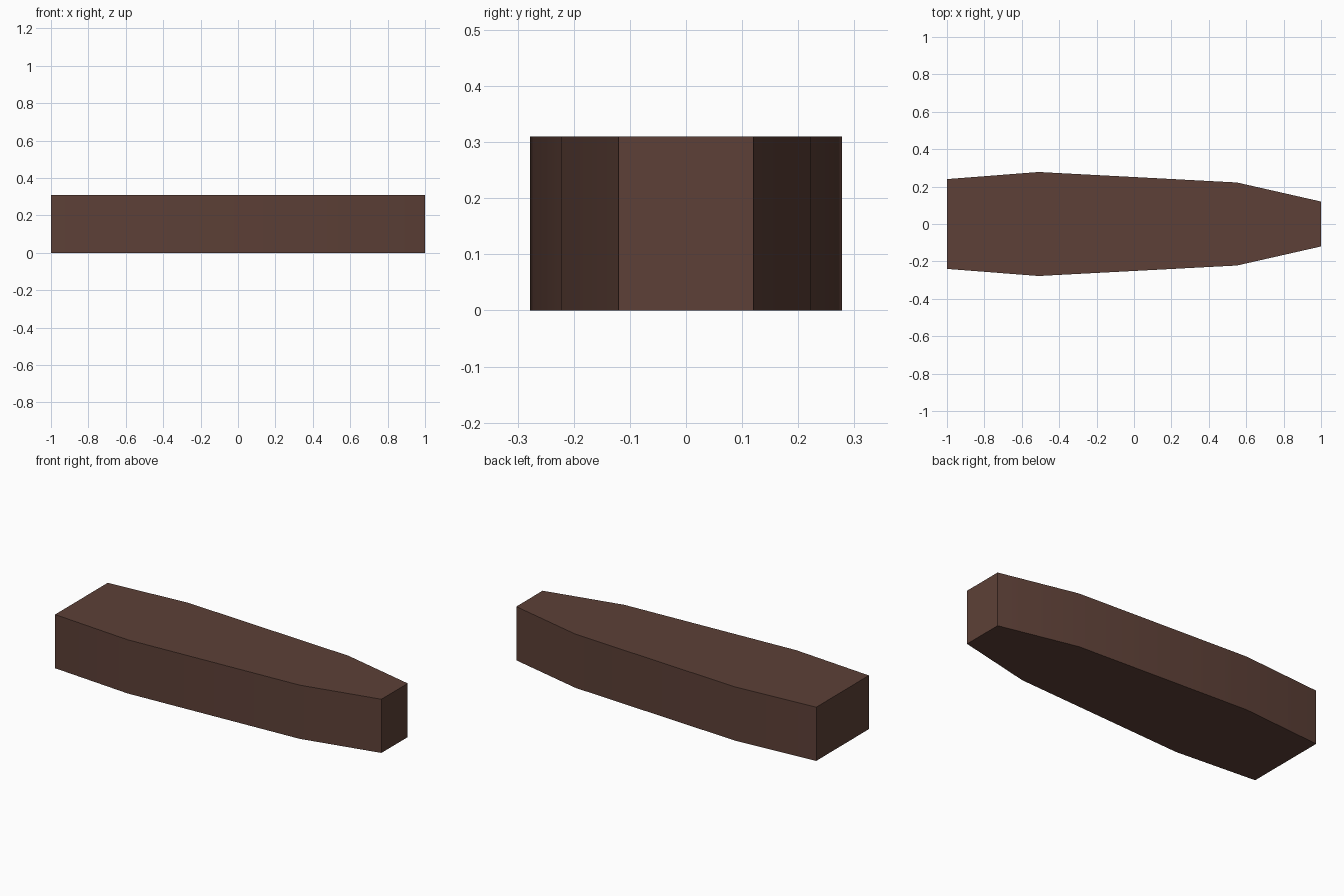
import bpy
import bmesh
import math

cube = bpy.data.objects.get("Cube")
if cube:
    bpy.data.objects.remove(cube, do_unlink=True)

# Dark brown wood
wood = bpy.data.materials.new("dark brown wood")
wood.use_nodes = True
color = (0.109, 0.051, 0.038, 1)
wood.diffuse_color = color
wood.node_tree.nodes["Principled BSDF"].inputs["Base Color"].default_value = color

# Half outline from the wide end to the narrow end, mirrored across y
HEIGHT = 0.31
half = [(-1, 0.24), (-0.51, 0.278), (0.55, 0.222), (1, 0.12)]
outline = [(x, -y) for x, y in half] + half[::-1]

# Box body: outline face extruded upward
bm = bmesh.new()
base = bm.faces.new([bm.verts.new((x, y, 0)) for x, y in outline])
result = bmesh.ops.extrude_face_region(bm, geom=[base], use_keep_orig=True)
top = [v for v in result["geom"] if isinstance(v, bmesh.types.BMVert)]
bmesh.ops.translate(bm, verts=top, vec=(0, 0, HEIGHT))
bmesh.ops.recalc_face_normals(bm, faces=bm.faces)

mesh = bpy.data.meshes.new("tapered_box")
bm.to_mesh(mesh)
bm.free()
mesh.materials.append(wood)
box = bpy.data.objects.new("tapered_box", mesh)
bpy.context.collection.objects.link(box)

# Soft bends along the sides, crisp corners
bpy.ops.object.select_all(action="DESELECT")
box.select_set(True)
bpy.context.view_layer.objects.active = box
bpy.ops.object.shade_smooth_by_angle(angle=math.radians(30))
